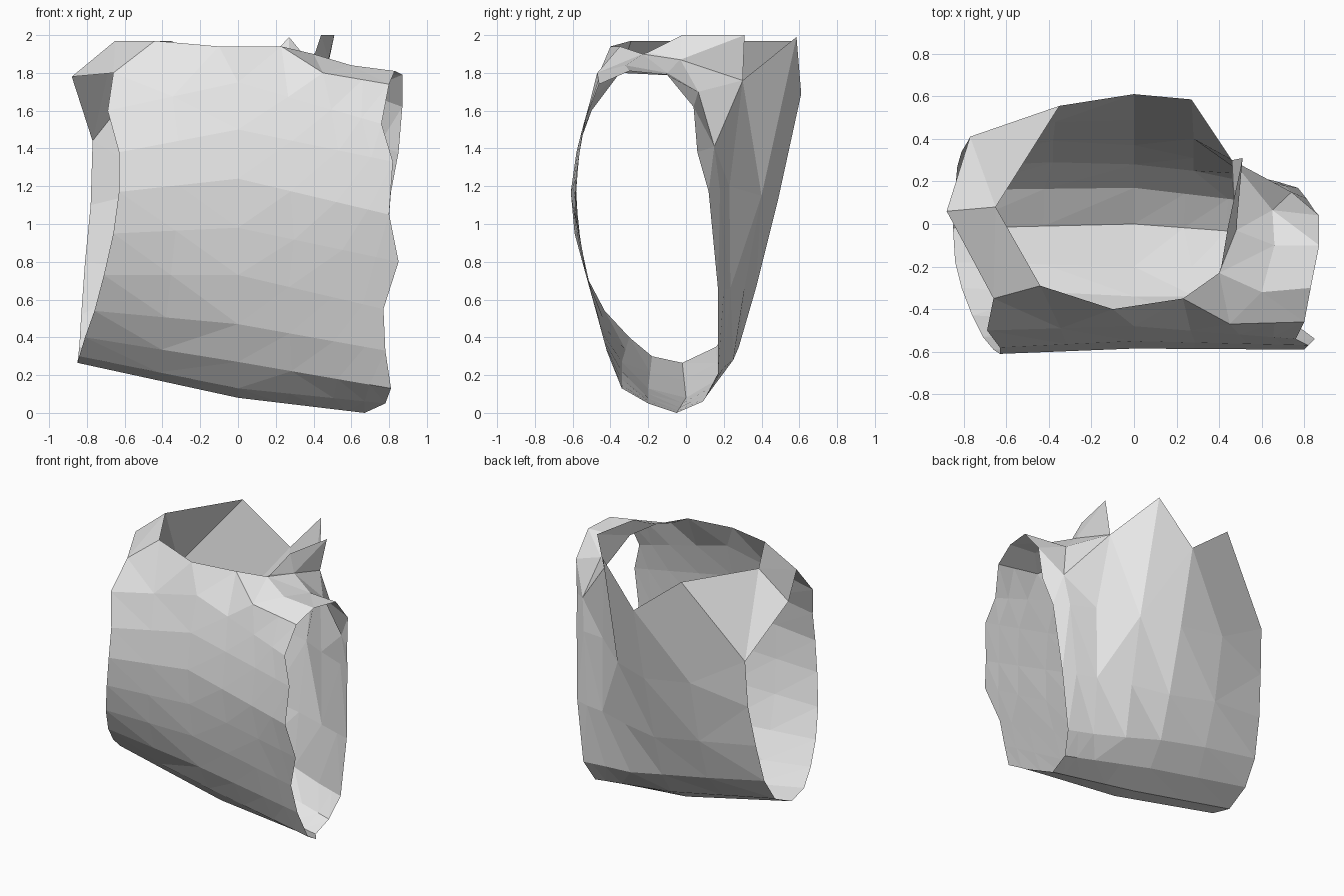
import bpy, bmesh
from mathutils import Vector

if "Cube" in bpy.data.objects:
    bpy.data.objects.remove(bpy.data.objects["Cube"])

cloth = bpy.data.materials.new("plain_grey")
cloth.diffuse_color = (0.8, 0.8, 0.8, 1)
cloth.use_nodes = True
cloth.node_tree.nodes["Principled BSDF"].inputs["Base Color"].default_value = cloth.diffuse_color


def V(pts):
    return [Vector(p) for p in pts]


def loft(name, rows):
    """Open faceted sheet through rows of equal length."""
    bm = bmesh.new()
    grid = [[bm.verts.new(p) for p in r] for r in rows]
    for a, b in zip(grid, grid[1:]):
        for i in range(len(a) - 1):
            bm.faces.new((a[i], a[i + 1], b[i + 1], b[i]))
    bmesh.ops.remove_doubles(bm, verts=bm.verts, dist=0.0005)
    bmesh.ops.triangulate(bm, faces=bm.faces)
    bmesh.ops.recalc_face_normals(bm, faces=bm.faces)
    me = bpy.data.meshes.new(name)
    bm.to_mesh(me)
    bm.free()
    me.materials.append(cloth)
    ob = bpy.data.objects.new(name, me)
    bpy.context.collection.objects.link(ob)
    return ob


def blend(a, b, t, front, back):
    """Section between a and b with its own front rim and back panel points."""
    mid = [p.lerp(q, t) for p, q in zip(a, b)]
    return V([front]) + mid[1:11] + V(back)


# Sections run from the front rim, down the front, under, and up the back
left = V([(-.66, -.35, 1.80), (-.69, -.50, 1.60), (-.63, -.58, 1.38), (-.63, -.61, 1.17),
          (-.66, -.59, .95), (-.71, -.53, .73), (-.76, -.43, .54), (-.81, -.30, .40),
          (-.84, -.18, .30), (-.85, -.02, .265), (-.84, .16, .35), (-.83, .27, .52),
          (-.81, .34, .80), (-.78, .39, 1.10), (-.77, .41, 1.44)])
middle = V([(-.10, -.40, 1.94), (0, -.48, 1.75), (0, -.55, 1.50), (0, -.585, 1.24),
            (0, -.57, .98), (0, -.53, .73), (0, -.45, .47), (0, -.34, .27),
            (0, -.20, .13), (0, 0, .08), (0, .17, .18), (0, .28, .35),
            (0, .37, .66), (0, .49, 1.14), (0, .61, 1.69)])
right = V([(.80, -.46, 1.74), (.76, -.54, 1.53), (.82, -.57, 1.33), (.80, -.59, 1.05),
           (.85, -.54, .80), (.77, -.48, .55), (.78, -.42, .33), (.81, -.34, .13),
           (.78, -.20, .05), (.67, -.05, 0), (.68, .09, .06), (.72, .17, .21),
           (.77, .17, .65), (.81, .12, 1.17), (.85, .06, 1.38)])

left_mid = blend(left, middle, .5, (-.44, -.29, 1.97),
                 [(-.38, .29, .43), (-.38, .39, .74), (-.37, .48, 1.20), (-.35, .555, 1.97)])
right_mid = blend(middle, right, .35, (.23, -.35, 1.94),
                  [(.28, .25, .28), (.28, .31, .66), (.28, .40, 1.15), (.27, .585, 1.99)])
crease = blend(middle, right, .65, (.45, -.47, 1.80),
               [(.52, .20, .24), (.52, .235, .66), (.52, .23, 1.20), (.46, .30, 1.76)])
# Narrow column beside the right arm opening
side = [p.lerp(q, .6) for p, q in zip(crease, right)]
side[12:] = V([(.67, .20, .65), (.71, .18, 1.18), (.74, .15, 1.41)])
loft("main_wrap", [left, left_mid, middle, right_mid, crease, side, right])

# Left strap joins front and back panels
loft("left_strap", [[left[0], left_mid[0]],
                    V([(-.88, .06, 1.78), (-.65, .08, 1.97)]),
                    [left[14], left_mid[14]]])

# Right strap: outer rim and inner line, closed down to the side column
outer = [right[0]] + V([(.83, -.30, 1.81), (.87, -.10, 1.79), (.87, .04, 1.62)]) + [right[14]]
inner = [crease[0]] + V([(.60, -.32, 1.84), (.66, -.10, 1.80), (.65, .065, 1.70)])
loft("right_strap", [outer[:4], inner])
loft("strap_back", [[outer[3], inner[3]], [right[14], side[14]]])
loft("strap_gusset", [[inner[3], crease[14]], [side[14], side[14].lerp(crease[14], .98)]])

# Collar edge beside the right strap, with its small upturned flap
collar = [right_mid[0]] + V([(.40, -.23, 1.90), (.48, -.03, 1.87), (.46, .22, 1.79)])
loft("collar", [inner, collar])
loft("collar_corner", [[collar[3], inner[3]], [crease[14], crease[14].lerp(inner[3], .02)]])
flap = V([(.41, -.20, 1.91), (.44, -.02, 2.0), (.51, .31, 2.0)])
loft("collar_flap", [collar[1:3] + [crease[14]], flap])
